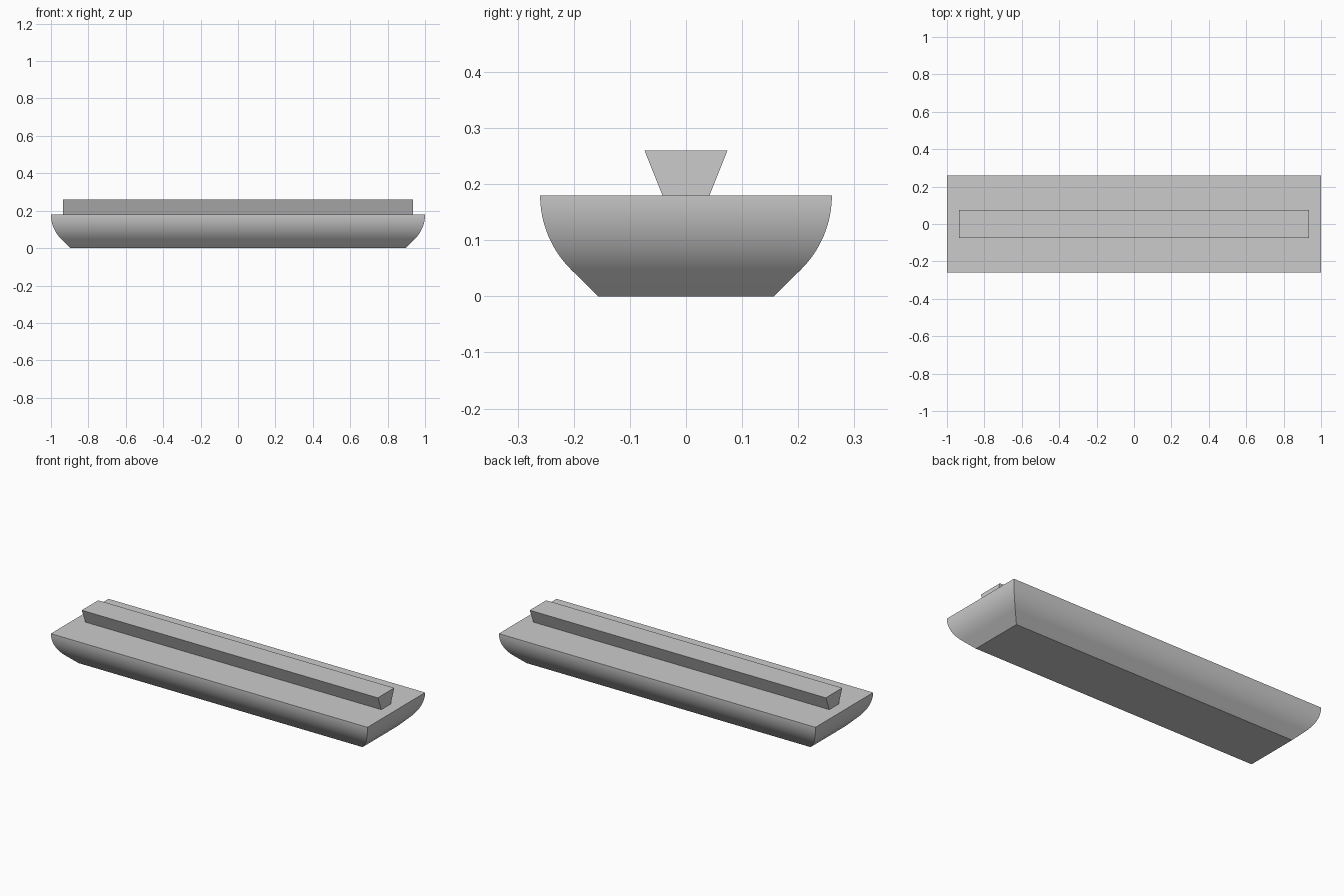
import bpy
import bmesh
from math import sin, cos, pi, radians

cube = bpy.data.objects.get("Cube")
if cube:
    bpy.data.objects.remove(cube, do_unlink=True)

grey = bpy.data.materials.new("plain grey")
grey.use_nodes = True
colour = (0.6, 0.6, 0.6, 1)
grey.diffuse_color = colour
grey.node_tree.nodes["Principled BSDF"].inputs["Base Color"].default_value = colour


def stacked_block(name, levels):
    """Skin a stack of rectangles given as (half_x, half_y, z), bottom to top."""
    bm = bmesh.new()
    rings = [[bm.verts.new((sx * hx, sy * hy, z))
              for sx, sy in ((-1, -1), (1, -1), (1, 1), (-1, 1))]
             for hx, hy, z in levels]
    for low, high in zip(rings, rings[1:]):
        for i in range(4):
            j = (i + 1) % 4
            bm.faces.new((low[i], low[j], high[j], high[i]))
    bm.faces.new(rings[0][::-1])
    bm.faces.new(rings[-1])
    mesh = bpy.data.meshes.new(name)
    bm.to_mesh(mesh)
    bm.free()
    mesh.materials.append(grey)
    obj = bpy.data.objects.new(name, mesh)
    bpy.context.collection.objects.link(obj)
    return obj


# Body: flat base, 45 degree chamfer, then a rounded flank up to the deck
LENGTH, WIDTH, DECK, RADIUS, STEPS = 1.0, 0.26, 0.18, 0.186, 16
BASE_INSET = 0.103
levels = [(LENGTH - BASE_INSET, WIDTH - BASE_INSET, 0)]
for i in range(STEPS + 1):
    a = pi / 4 * (1 - i / STEPS)
    inset = RADIUS * (1 - cos(a))
    levels.append((LENGTH - inset, WIDTH - inset, DECK - RADIUS * sin(a)))
body = stacked_block("body", levels)

# Dovetail rail along the deck, wider at its top
rail = stacked_block("dovetail_rail", [(0.935, 0.042, DECK), (0.935, 0.074, 0.26)])

# Smooth the rounded flanks, keep the corners sharp
bpy.ops.object.select_all(action="DESELECT")
body.select_set(True)
bpy.context.view_layer.objects.active = body
bpy.ops.object.shade_smooth_by_angle(angle=radians(30))
